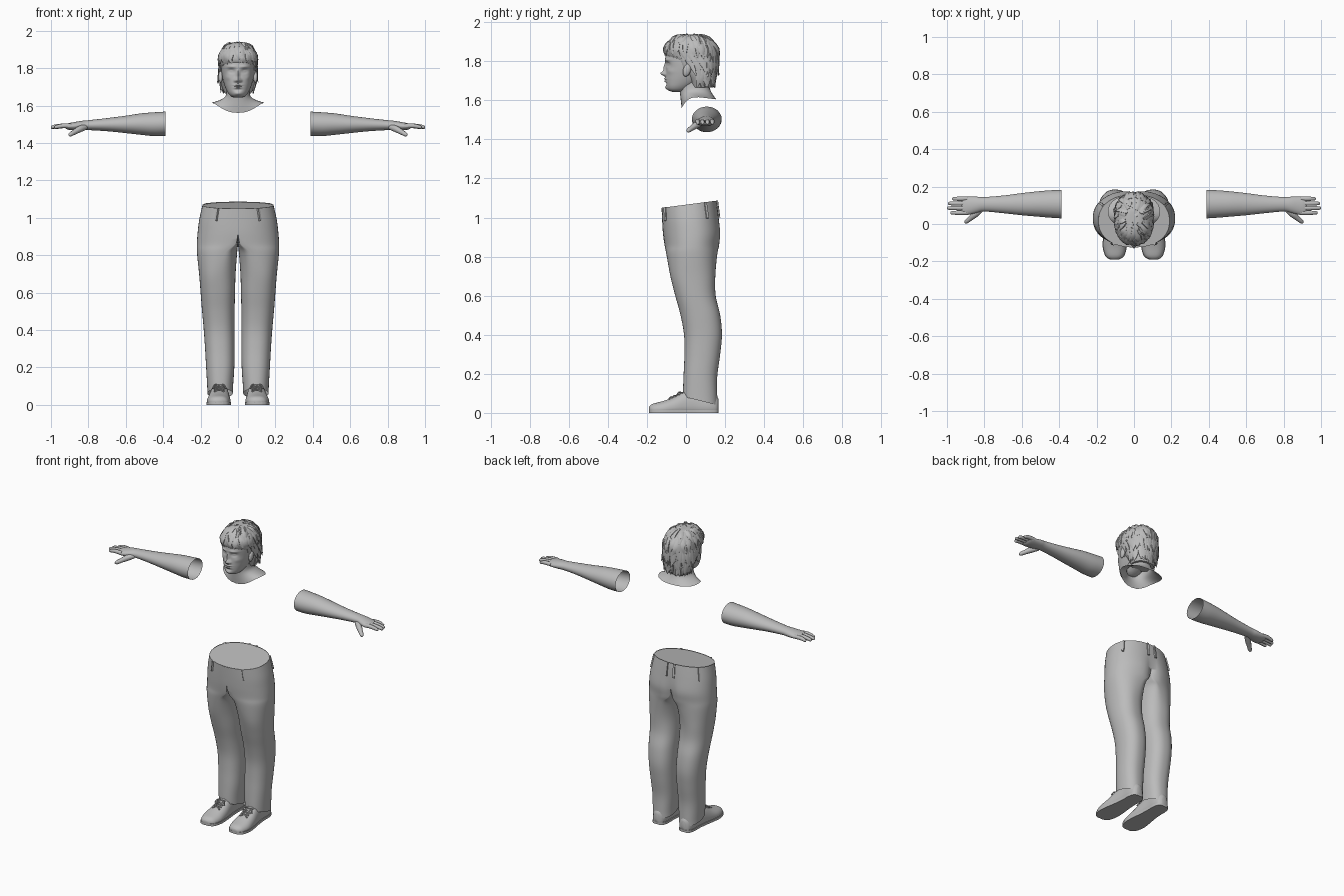
import bpy, bmesh, math, random
from math import sin, cos, pi, exp, radians
from mathutils import Vector, Matrix

random.seed(4)
if "Cube" in bpy.data.objects:
    bpy.data.objects.remove(bpy.data.objects["Cube"])

grey = bpy.data.materials.new("plain grey")
grey.use_nodes = True
GREY = (0.5, 0.5, 0.5, 1)
grey.diffuse_color = GREY
grey.node_tree.nodes["Principled BSDF"].inputs["Base Color"].default_value = GREY


def finish(name, bm, mirror=False, angle=50):
    """Turn a bmesh into a smooth shaded object, mirrored across x if asked."""
    bmesh.ops.recalc_face_normals(bm, faces=bm.faces[:])
    mesh = bpy.data.meshes.new(name)
    bm.to_mesh(mesh)
    bm.free()
    mesh.materials.append(grey)
    obj = bpy.data.objects.new(name, mesh)
    bpy.context.collection.objects.link(obj)
    bpy.ops.object.select_all(action='DESELECT')
    obj.select_set(True)
    bpy.context.view_layer.objects.active = obj
    bpy.ops.object.shade_smooth_by_angle(angle=radians(angle))
    if mirror:
        mod = obj.modifiers.new("mirror", 'MIRROR')
        mod.merge_threshold = 0.0005
    return obj


def resample(stations, sub):
    """Catmull-Rom interpolation of cross-section parameters."""
    out, last = [], len(stations) - 1
    for i in range(last):
        a, b = stations[max(i - 1, 0)], stations[i]
        c, d = stations[i + 1], stations[min(i + 2, last)]
        for k in range(sub):
            t = k / sub
            out.append([q + t * (r - p + t * (2 * p - 5 * q + 4 * r - s
                        + t * (3 * q - p - 3 * r + s))) / 2
                        for p, q, r, s in zip(a, b, c, d)])
    return out + [list(stations[-1])]


def skin(bm, rings, start=False, end=False):
    """Bridge rings of points with quads and optionally cap the ends."""
    loops = [[bm.verts.new(p) for p in ring] for ring in rings]
    n = len(loops[0])
    for a, b in zip(loops, loops[1:]):
        for i in range(n):
            j = (i + 1) % n
            bm.faces.new((a[i], a[j], b[j], b[i]))
    if start:
        bm.faces.new(loops[0])
    if end:
        bm.faces.new(loops[-1])


def loft(bm, stations, shape, n=32, sub=4, start=False, end=False):
    rings = [[shape(s, 2 * pi * i / n) for i in range(n)] for s in resample(stations, sub)]
    skin(bm, rings, start, end)


def tube(bm, points, radii, ref=(0, 0, 1), n=8, wide=1.0, sub=3):
    """Tapered tube along a path, 'wide' stretches it across the ref direction."""
    path = resample([(*p, r) for p, r in zip(points, radii)], sub)
    rings = []
    for i, s in enumerate(path):
        c = Vector(s[:3])
        d = (Vector(path[min(i + 1, len(path) - 1)][:3]) - Vector(path[max(i - 1, 0)][:3])).normalized()
        u = d.cross(Vector(ref)).normalized()
        v = u.cross(d)
        rings.append([c + s[3] * (u * wide * cos(a) + v * sin(a))
                      for a in (2 * pi * (k + 0.5) / n for k in range(n))])
    skin(bm, rings, True, True)


def power(c, e):
    return math.copysign(abs(c) ** e, c)


# Trousers: half sections (z, slope, inner x, seam x, outer x, front y, back y)
TROUSERS = [
    (1.066, .13, 0, 0, .19, -.125, .157), (.99, .06, 0, 0, .207, -.122, .17),
    (.92, 0, 0, 0, .216, -.118, .18), (.86, 0, 0, .015, .22, -.11, .172),
    (.81, 0, .005, .07, .219, -.1, .16), (.7, 0, .013, .11, .208, -.08, .15),
    (.6, 0, .016, .11, .2, -.055, .152), (.5, 0, .018, .107, .192, -.028, .175),
    (.4, 0, .018, .103, .183, -.01, .184), (.3, 0, .018, .1, .176, -.008, .175),
    (.2, -.08, .02, .098, .17, -.012, .16), (.12, -.2, .026, .098, .165, -.015, .16),
    (.08, -.25, .028, .098, .163, -.015, .162)]


def trouser_ring(s, t):
    z, slope, xi, xc, xo, yf, yb = s
    c = cos(t)
    x = xc + (xo - xc) * power(c, .9) if c > 0 else xc + (xc - xi) * -power(-c, .8)
    y = (yf + yb) / 2 + (yb - yf) / 2 * power(sin(t), .9)
    if sin(t) > 0 and z < 1.03:                       # seat cleft
        y -= .02 * exp(-(x / .03) ** 2) * exp(-((z - .9) / .08) ** 2)
    return (max(x, 0), y, z + slope * y)


bm = bmesh.new()
loft(bm, TROUSERS, trouser_ring, n=48, sub=5)
inner = [f for f in bm.faces if all(v.co.x < 1e-4 for v in f.verts)]
bmesh.ops.delete(bm, geom=inner, context='FACES')
finish("trousers", bm, mirror=True)

bm = bmesh.new()
rim = [trouser_ring(TROUSERS[0], radians(a)) for a in range(-90, 91, 6)]
bm.faces.new([bm.verts.new((x, y, z - .003)) for x, y, z in rim])
finish("waist_panel", bm, mirror=True)

bm = bmesh.new()
for a in (-58, 33, 84):
    top, low = (Vector(trouser_ring(s, radians(a))) for s in TROUSERS[:2])
    out = Vector((top.x, top.y, 0)).normalized()
    tube(bm, [top + out * .002, low + out * .003], [.007, .007], ref=out, n=4, wide=1.3)
finish("belt_loops", bm, mirror=True, angle=30)

# Shoes: sections along y (y, inner x, outer x, bottom z, top z)
SHOE = [(-.19, .085, .125, .012, .03), (-.172, .056, .15, .004, .046), (-.12, .041, .165, .002, .06),
        (-.06, .042, .16, .002, .082), (0, .048, .15, .002, .115), (.06, .052, .143, .002, .12),
        (.12, .052, .142, .002, .11), (.155, .062, .132, .004, .09), (.167, .08, .115, .012, .07)]


def shoe_ring(s, t):
    y, x0, x1, z0, z1 = s
    low = z0 + .3 * (z1 - z0)
    z = low + (z1 - low) * sin(t) if sin(t) > 0 else low + (low - z0) * power(sin(t), .4)
    return ((x0 + x1) / 2 + (x1 - x0) / 2 * power(cos(t), .8), y, z)


bm = bmesh.new()
loft(bm, SHOE, shoe_ring, start=True, end=True)
finish("shoes", bm, mirror=True)

bm = bmesh.new()
outline = resample(SHOE, 4)
edge = [(s[1] - .003, s[0]) for s in outline] + [(s[2] + .003, s[0]) for s in reversed(outline)]
skin(bm, [[(x, y, z) for x, y in edge] for z in (0, .016)], True, True)
finish("shoe_soles", bm, mirror=True, angle=30)

bm = bmesh.new()
for i in range(5):
    y, z = -.075 + i * .017, .079 + i * .007
    for skew in (-.012, .012):
        tube(bm, [(.075, y - skew, z - .008), (.101, y, z + .003), (.127, y + skew, z - .008)],
             [.004] * 3, n=6)
for side in (-1, 1):
    tube(bm, [(.1, -.025, .104), (.1 + side * .025, -.035, .106), (.1 + side * .035, -.05, .088)],
         [.004] * 3, n=6)
finish("shoe_laces", bm, mirror=True)

# Forearms: sections along x (x, front y, back y, bottom z, top z)
ARM = [(.387, .03, .183, 1.438, 1.568), (.45, .034, .18, 1.437, 1.564), (.52, .04, .174, 1.444, 1.558),
       (.6, .047, .165, 1.453, 1.546), (.7, .058, .152, 1.463, 1.533), (.8, .067, .144, 1.469, 1.522),
       (.84, .06, .146, 1.468, 1.518), (.88, .05, .146, 1.468, 1.511), (.91, .048, .144, 1.472, 1.505),
       (.925, .056, .136, 1.48, 1.498)]


def arm_ring(s, t):
    x, y0, y1, z0, z1 = s
    return (x, (y0 + y1 + (y1 - y0) * cos(t)) / 2, (z0 + z1 + (z1 - z0) * sin(t)) / 2)


bm = bmesh.new()
loft(bm, ARM, arm_ring, end=True)
finish("forearms", bm, mirror=True)

bm = bmesh.new()
for i, tip in enumerate((.982, 1.0, .994, .972)):
    y = .06 + i * .025
    tube(bm, [(.89, y, 1.491), (.93, y, 1.492), (tip - .02, y, 1.488), (tip - .004, y, 1.483),
              (tip, y, 1.482)], [.012, .0125, .0105, .008, .002], n=10)
tube(bm, [(.815, .08, 1.485), (.845, .055, 1.475), (.875, .03, 1.458), (.897, .012, 1.445),
          (.904, .005, 1.44)], [.015, .018, .014, .011, .002], n=10)
finish("fingers", bm, mirror=True)

# Head: sections (z, front y, back y, half width) with soft facial features
HEAD = [(1.643, -.07, -.01, .02), (1.652, -.09, .01, .04), (1.67, -.1, .04, .055), (1.7, -.104, .09, .069),
        (1.735, -.104, .125, .08), (1.77, -.102, .14, .087), (1.81, -.106, .15, .09),
        (1.85, -.1, .15, .09), (1.9, -.07, .12, .07), (1.925, -.02, .08, .03)]
# Features: (x, z, spread x, spread z, push forward)
FEATURES = [(0, 1.737, .013, .012, .024), (0, 1.765, .008, .024, .013), (.015, 1.733, .007, .007, .007),
            (.036, 1.785, .016, .011, -.013), (.036, 1.784, .011, .006, .007), (.036, 1.808, .025, .007, .006),
            (0, 1.71, .02, .005, .008), (0, 1.698, .016, .005, .008), (0, 1.704, .024, .002, -.004),
            (0, 1.685, .02, .006, -.005), (0, 1.664, .02, .01, .008), (.055, 1.75, .015, .014, .004)]


def oval(s, t):
    z, yf, yb, w = s
    return (w * power(cos(t), .85), (yf + yb) / 2 + (yb - yf) / 2 * power(sin(t), .95), z)


def face_ring(s, t):
    x, y, z = oval(s, t)
    if sin(t) < 0:
        y -= sum(p * exp(-((abs(x) - fx) / sx) ** 2 - ((z - fz) / sz) ** 2)
                 for fx, fz, sx, sz, p in FEATURES)
    return (x, y, z)


bm = bmesh.new()
loft(bm, HEAD, face_ring, n=128, sub=10, start=True, end=True)
finish("head", bm)

bm = bmesh.new()
bmesh.ops.create_uvsphere(bm, u_segments=16, v_segments=10, radius=1, matrix=Matrix.Translation(
    (.093, .005, 1.755)) @ Matrix.Rotation(-.3, 4, 'X') @ Matrix.Diagonal((.012, .02, .034, 1)))
finish("ears", bm, mirror=True)

# Neck flaring to a collar that dips at the front
NECK = [(1.72, -.045, .115, .06, 0), (1.67, -.035, .12, .062, .005), (1.645, -.03, .13, .072, .015),
        (1.628, -.026, .143, .1, .035), (1.616, -.022, .155, .14, .055)]


def neck_ring(s, t):
    x, y, z = oval(s[:4], t)
    return (x, y, z - s[4] * max(0, -sin(t)) ** 3 - .2 * s[4] * max(0, sin(t)))


bm = bmesh.new()
loft(bm, NECK, neck_ring)
finish("neck", bm)

# Hair: cap whose low front edge sinks into the face
HAIR = [(1.665, .02, .135, .07), (1.7, .01, .145, .086), (1.74, -.02, .155, .096), (1.79, -.06, .165, .1),
        (1.835, -.108, .168, .102), (1.88, -.105, .158, .096), (1.915, -.075, .125, .073),
        (1.934, -.03, .085, .04), (1.937, 0, .05, .012)]
bm = bmesh.new()
loft(bm, HAIR, oval, n=48, start=True, end=True)
finish("hair_cap", bm)
HAIR_RINGS = resample(HAIR, 8)


def on_hair(z, a, lift):
    """Point on the hair cap at a height and angle, lifted outward."""
    p = Vector(oval(min(HAIR_RINGS, key=lambda s: abs(s[0] - z)), a))
    return p + Vector((cos(a), sin(a), 0)) * lift


# Rows of locks: (first angle, last angle, count, heights, lift at tip)
ROWS = [(0, 180, 24, (1.76, 1.71, 1.665), .014), (-25, 205, 24, (1.83, 1.775, 1.725), .012),
        (-65, 245, 30, (1.9, 1.86, 1.81), .003), (190, 350, 16, (1.9, 1.865, 1.825), .006),
        (0, 345, 20, (1.935, 1.915, 1.875), .002)]
bm = bmesh.new()
for first, last, count, heights, lift in ROWS:
    for i in range(count):
        a = radians(first + (last - first) * i / (count - 1) + random.uniform(-4, 4))
        sway = random.uniform(-.16, .16)
        tip = lift * random.uniform(.4, 1.6)
        pts = [on_hair(z + random.uniform(-.006, .006), a + sway * k, l)
               for k, (z, l) in enumerate(zip(heights, (-.003, .001, tip)))]
        tube(bm, pts, [.005, .007, .001], ref=(cos(a), sin(a), .1), n=6, wide=2)
finish("hair_locks", bm)
